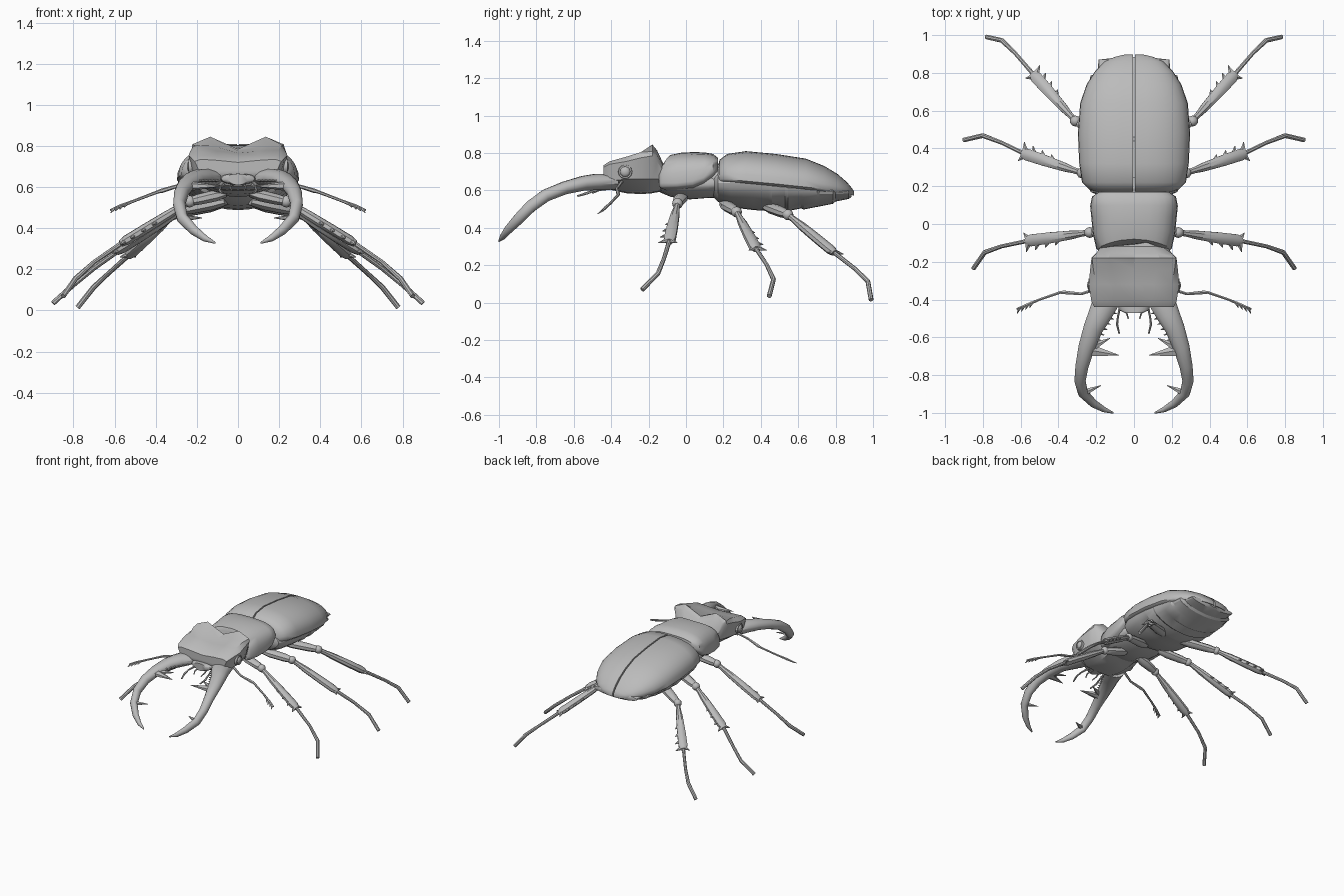
import bpy, bmesh, math
from mathutils import Vector, Matrix

if "Cube" in bpy.data.objects:
    bpy.data.objects.remove(bpy.data.objects["Cube"], do_unlink=True)

shell = bpy.data.materials.new("shell grey")
shell.use_nodes = True
shell.diffuse_color = (0.5, 0.5, 0.5, 1)
shell.node_tree.nodes["Principled BSDF"].inputs["Base Color"].default_value = (0.5, 0.5, 0.5, 1)


def finish(name, bm, mirror=False, angle=40):
    bmesh.ops.recalc_face_normals(bm, faces=bm.faces)
    mesh = bpy.data.meshes.new(name)
    bm.to_mesh(mesh)
    bm.free()
    mesh.materials.append(shell)
    ob = bpy.data.objects.new(name, mesh)
    bpy.context.collection.objects.link(ob)
    bpy.ops.object.select_all(action="DESELECT")
    ob.select_set(True)
    bpy.context.view_layer.objects.active = ob
    bpy.ops.object.shade_smooth_by_angle(angle=math.radians(angle))
    if mirror:
        ob.modifiers.new("Mirror", "MIRROR").use_mirror_merge = False
    return ob


def loft(bm, rings):
    """Skin closed rings of equal length and cap both ends."""
    loops = [[bm.verts.new(p) for p in r] for r in rings]
    n = len(loops[0])
    for a, b in zip(loops, loops[1:]):
        for i in range(n):
            bm.faces.new((a[i], a[(i + 1) % n], b[(i + 1) % n], b[i]))
    bm.faces.new(loops[0][::-1])
    bm.faces.new(loops[-1])


def tube(bm, stations, sides=8):
    """Stations are (x, y, z, half width, half height)."""
    pts = [Vector(s[:3]) for s in stations]
    rings = []
    for i, s in enumerate(stations):
        t = (pts[min(i + 1, len(pts) - 1)] - pts[max(i - 1, 0)]).normalized()
        side = t.cross(Vector((0, 0, 1))).normalized()
        up = side.cross(t)
        angles = [2 * math.pi * (k + 0.5) / sides for k in range(sides)]
        rings.append([pts[i] + side * s[3] * math.cos(a) + up * s[4] * math.sin(a) for a in angles])
    loft(bm, rings)


def spike(bm, base, tip, w, h=None):
    tube(bm, [(*base, w, h or w), (*tip, 0.002, 0.002)], 6)


def spow(v, p):
    return math.copysign(abs(v) ** p, v)


def section(y, w, top, mid, low, up_pow=0.8, low_pow=1.1, skew=0, n=28):
    """Body cross-section, domed above mid and keeled below it."""
    ring = []
    for k in range(n):
        a = 2 * math.pi * k / n
        c, s = math.cos(a), math.sin(a)
        p = up_pow if s >= 0 else low_pow
        x = w * spow(c, p)
        z = mid + (top - mid if s >= 0 else mid - low) * spow(s, p)
        ring.append((x, y - skew * (x / w) ** 2, z))
    return ring


# Wing cases: one half, mirrored across a thin seam
bm = bmesh.new()
rings = []
for y, w, top, mid in [(.165, .17, .71, .655), (.18, .235, .765, .66), (.22, .275, .795, .66),
                       (.32, .29, .81, .65), (.48, .297, .795, .635), (.64, .285, .77, .618),
                       (.74, .25, .73, .607), (.81, .205, .688, .6), (.86, .155, .645, .592),
                       (.885, .1, .615, .588), (.897, .05, .597, .584)]:
    arc = [math.pi / 2 * k / 9 for k in range(10)]
    ring = [(.005 + (w - .005) * math.sin(a) ** .85, y, mid + (top - mid) * spow(math.cos(a), .85)) for a in arc]
    rings.append(ring + [(w * .95, y, mid - .012), (.005, y, mid - .012)])
loft(bm, rings)
finish("wing_cases", bm, True, 50)

# Abdomen with stepped rear segments
bm = bmesh.new()
rings = [section(y, w, .7, .64, low) for y, w, low in
         [(.14, .16, .57), (.17, .23, .54), (.24, .26, .51), (.36, .275, .495), (.44, .278, .49)]]
for k in range(5):
    y = .46 + k * .085
    w = .278 * math.sqrt(1 - (max(0, y - .42) / .49) ** 2.6)
    low = .488 + .09 * (k / 5) ** 2.4
    rings.append(section(y, w, .66 - k * .012, .622 - k * .008, low))
    rings.append(section(y + .07, w * .97, .65 - k * .012, .618 - k * .008, low + .014))
rings.append(section(.885, .06, .595, .585, .565))
loft(bm, rings)
finish("abdomen", bm, angle=25)

# Neck joint between thorax and abdomen
bm = bmesh.new()
loft(bm, [section(y, w, .74, .66, .56) for y, w in [(.1, .17), (.25, .2)]])
finish("waist", bm)

# Thorax shield, and the narrower keel beneath it
bm = bmesh.new()
loft(bm, [section(y, w, top, mid, low, .7, .6, skew) for y, w, top, mid, low, skew in
          [(-.09, .185, .765, .64, .6, .055), (-.08, .2, .79, .64, .595, .05), (-.02, .218, .803, .64, .6, .03),
           (.05, .226, .805, .65, .605, .015), (.1, .232, .803, .67, .63, .005),
           (.145, .222, .795, .7, .67, 0), (.17, .185, .775, .72, .7, 0)]])
finish("thorax_shield", bm, angle=45)
bm = bmesh.new()
loft(bm, [section(y, w, .7, .63, low) for y, w, low in
          [(-.14, .16, .59), (-.08, .185, .565), (.02, .19, .552), (.12, .2, .56), (.17, .18, .575)]])
finish("thorax_underside", bm)

# Head: half profiles run from chin centre, round the cheek and crest, to the crown
bm = bmesh.new()
rings = []
for y, chin, cheek, brow, outer, inner, crown in [
        (-.44, .665, (.19, .68), (.21, .725), (.18, .735), (.1, .73), .72),
        (-.41, .61, (.205, .65), (.225, .74), (.19, .755), (.1, .75), .745),
        (-.32, .59, (.225, .66), (.24, .755), (.2, .78), (.1, .775), .765),
        (-.24, .585, (.21, .66), (.232, .775), (.215, .805), (.12, .8), .775),
        (-.18, .59, (.19, .66), (.225, .785), (.222, .808), (.135, .845), .785),
        (-.155, .595, (.18, .66), (.2, .755), (.2, .79), (.125, .815), .765),
        (-.12, .6, (.17, .66), (.175, .7), (.15, .73), (.09, .74), .74),
        (-.05, .6, (.16, .66), (.16, .69), (.14, .72), (.09, .73), .73)]:
    half = [(.11, chin), cheek, brow, outer, inner]
    right = [(-x, z) for x, z in reversed(half)]
    rings.append([(x, y, z) for x, z in [(0, chin - .005)] + half + [(0, crown)] + right])
loft(bm, rings)
finish("head", bm, angle=32)

# Upper lip
bm = bmesh.new()
loft(bm, [section(y, w, .665, .64, .61) for y, w in [(-.47, .05), (-.455, .08), (-.38, .1)]])
finish("upper_lip", bm)

# Eyes with a raised rim
bm = bmesh.new()
place = Matrix.Translation((.232, -.325, .7)) @ Matrix.Diagonal((.6, 1, 1, 1))
bmesh.ops.create_uvsphere(bm, u_segments=12, v_segments=8, radius=.028, matrix=place)
rim = []
for k in range(12):
    a = 2 * math.pi * k / 12
    for_r = [(.212, .04), (.24, .036), (.24, .028), (.212, .026)]
    rim.append([(x, -.325 + r * math.cos(a), .7 + r * math.sin(a)) for x, r in for_r])
loft(bm, rim + [rim[0]])
finish("eyes", bm, True)

# Mandibles with large, forked and tip teeth plus a saw edge
bm = bmesh.new()
tube(bm, [(.14, -.39, .645, .075, .042), (.18, -.48, .645, .064, .045), (.215, -.55, .638, .054, .04),
          (.25, -.65, .613, .045, .035), (.275, -.75, .573, .036, .034), (.286, -.83, .515, .03, .033),
          (.27, -.895, .448, .027, .03), (.215, -.95, .39, .022, .024), (.16, -.982, .35, .015, .016),
          (.11, -1, .328, .004, .004)], 12)
spike(bm, (.25, -.665, .605), (.08, -.695, .605), .04, .026)
spike(bm, (.22, -.65, .61), (.127, -.605, .612), .025, .018)
spike(bm, (.27, -.895, .45), (.175, -.855, .45), .022, .018)
for k in range(6):
    x, y = .12 + k * .017, -.46 - k * .028
    spike(bm, (x + .02, y, .635), (x - .03, y - .016, .63), .016)
finish("mandibles", bm, True)

# Mouth palps
bm = bmesh.new()
tube(bm, [(.07, -.42, .61, .008, .008), (.085, -.49, .6, .006, .006), (.09, -.53, .585, .007, .007),
          (.078, -.58, .57, .005, .005)], 6)
tube(bm, [(.03, -.42, .61, .006, .006), (.04, -.47, .6, .005, .005), (.03, -.5, .585, .004, .004)], 6)
finish("palps", bm, True)

# Elbowed antennae with a comb at the tip
bm = bmesh.new()
tube(bm, [(.2, -.345, .645, .009, .009), (.28, -.37, .61, .008, .008), (.37, -.362, .582, .011, .011),
          (.39, -.362, .577, .008, .008), (.5, -.4, .535, .007, .007), (.57, -.43, .508, .009, .009),
          (.62, -.45, .488, .005, .005)], 6)
for k in range(4):
    x = .54 + k * .022
    base = Vector((x, -.415 - k * .01, .52 - k * .009))
    spike(bm, base, base + Vector((.012, -.028, -.018)), .01, .006)
finish("antennae", bm, True)

# Legs: hip, knee, shin, foot points, and the side that carries the spurs
legs = {
    "front": ((.06, -.02, .57), (.235, -.045, .53), (.57, -.09, .325),
              ((.7, -.118, .235), (.79, -.15, .155), (.85, -.235, .07)), -1),
    "middle": ((.06, .2, .53), (.275, .27, .485), (.59, .375, .285),
               ((.7, .43, .205), (.8, .468, .125), (.9, .445, .035)), 1),
    "hind": ((.07, .42, .52), (.31, .545, .47), (.535, .795, .265),
             ((.63, .905, .18), (.7, .972, .115), (.78, .99, .015)), 1)}
for name, (hip, knee, ankle, foot, spur_side) in legs.items():
    bm = bmesh.new()
    hip, knee, ankle = Vector(hip), Vector(knee), Vector(ankle)
    # Thigh and knee joint
    tube(bm, [(*hip, .025, .02), (*hip.lerp(knee, .3), .038, .03), (*hip.lerp(knee, .75), .032, .028),
              (*knee, .022, .022)])
    bmesh.ops.create_uvsphere(bm, u_segments=10, v_segments=8, radius=.029, matrix=Matrix.Translation(knee))
    # Shin flares towards the ankle
    shin = [(0, .016, .016), (.15, .018, .018), (.3, .025, .023), (.65, .032, .025), (.92, .034, .025), (1, .022, .018)]
    tube(bm, [(*knee.lerp(ankle, f), w, h) for f, w, h in shin])
    along = (ankle - knee).normalized()
    across = along.cross(Vector((0, 0, 1))).normalized()
    if across.y * spur_side < 0:
        across = -across
    for f, reach in [(.48, .042), (.64, .048), (.8, .054), (.95, .058), (.95, -.045)]:
        base = knee.lerp(ankle, f)
        spike(bm, base, base + across * reach + along * .03, .024, .018)
    # Slender foot ending in a thicker claw joint
    widths = [.011, .013, .013]
    tube(bm, [(*ankle.lerp(knee, .03), .012, .012)] + [(*p, w, w) for p, w in zip(foot, widths)], 8)
    finish(name + "_legs", bm, True)
